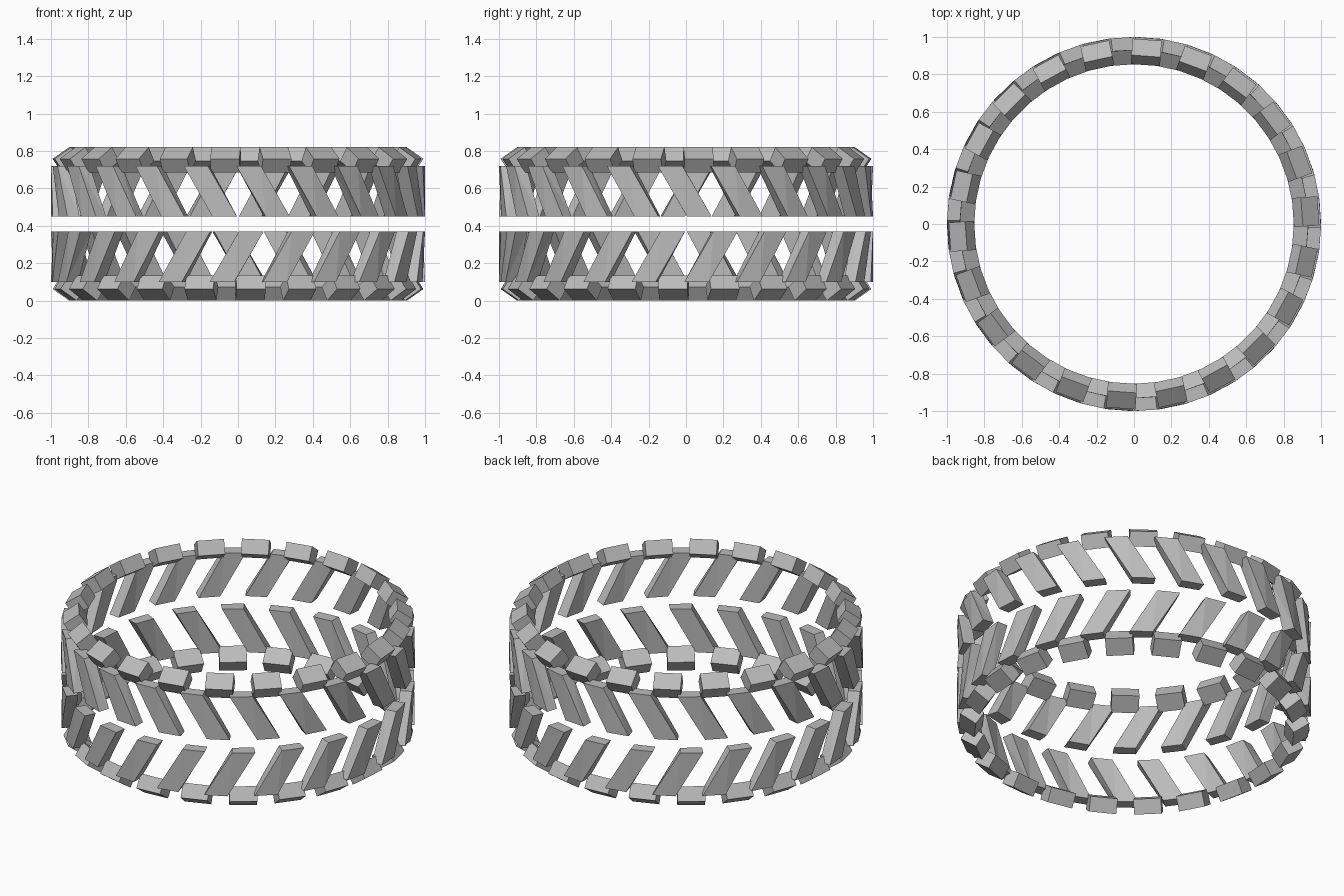
import bpy, bmesh, math

if "Cube" in bpy.data.objects:
    bpy.data.objects.remove(bpy.data.objects["Cube"])

COUNT = 22                      # blocks per row
STEP = 2 * math.pi / COUNT
HEIGHT = 0.82

rubber = bpy.data.materials.new("grey rubber")
rubber.diffuse_color = (0.5, 0.5, 0.5, 1)
rubber.use_nodes = True
rubber.node_tree.nodes["Principled BSDF"].inputs["Base Color"].default_value = rubber.diffuse_color


def hexahedron(bm, start, end):
    """Join two matching four-point loops into a closed solid."""
    a = [bm.verts.new(p) for p in start]
    b = [bm.verts.new(p) for p in end]
    bm.faces.new(a)
    bm.faces.new(b[::-1])
    for i in range(4):
        j = (i + 1) % 4
        bm.faces.new((a[i], b[i], b[j], a[j]))


def polar(angle, r, z):
    return (r * math.sin(angle), -r * math.cos(angle), z)


def tangent(angle, r, side, z):
    """Point at radius r, shifted sideways along the tangent."""
    s, c = math.sin(angle), math.cos(angle)
    return (r * s + side * c, -r * c + side * s, z)


def finish(bm, name, lower):
    # The lower rows are the upper rows flipped over
    if lower:
        for v in bm.verts:
            v.co.z = HEIGHT - v.co.z
    bmesh.ops.recalc_face_normals(bm, faces=bm.faces[:])
    mesh = bpy.data.meshes.new(name)
    bm.to_mesh(mesh)
    bm.free()
    mesh.materials.append(rubber)
    bpy.context.collection.objects.link(bpy.data.objects.new(name, mesh))


# Tilted rectangular section of a shoulder block (radius, height)
SECTION = [(0.90, 0.82), (0.988, 0.758), (0.94, 0.685), (0.852, 0.747)]
BLOCK_HALF = 0.078


def shoulder_row(name, phase, lower):
    bm = bmesh.new()
    for k in range(COUNT):
        ang = phase + k * STEP
        hexahedron(bm, [tangent(ang, r, -BLOCK_HALF, z) for r, z in SECTION],
                   [tangent(ang, r, BLOCK_HALF, z) for r, z in SECTION])
    finish(bm, name, lower)


# Slanted tread bars, twisted a little around the ring
BAR_HALF = 0.066
BAR_SHIFT = 0.157
INNER, OUTER = 0.93, 1.0


def bar_row(name, phase, lower):
    bm = bmesh.new()

    def end(ang, z):
        return [polar(ang - BAR_HALF, INNER, z), polar(ang + BAR_HALF, INNER, z),
                polar(ang + BAR_HALF, OUTER, z), polar(ang - BAR_HALF, OUTER, z)]

    for k in range(COUNT):
        ang = phase + k * STEP
        hexahedron(bm, end(ang, 0.45), end(ang - BAR_SHIFT, 0.72))
    bmesh.ops.triangulate(bm, faces=bm.faces[:])
    finish(bm, name, lower)


for side, phase, lower in (("upper", -STEP / 4, False), ("lower", STEP / 4, True)):
    shoulder_row(side + "_shoulder_blocks", phase, lower)
    bar_row(side + "_tread_bars", phase, lower)
